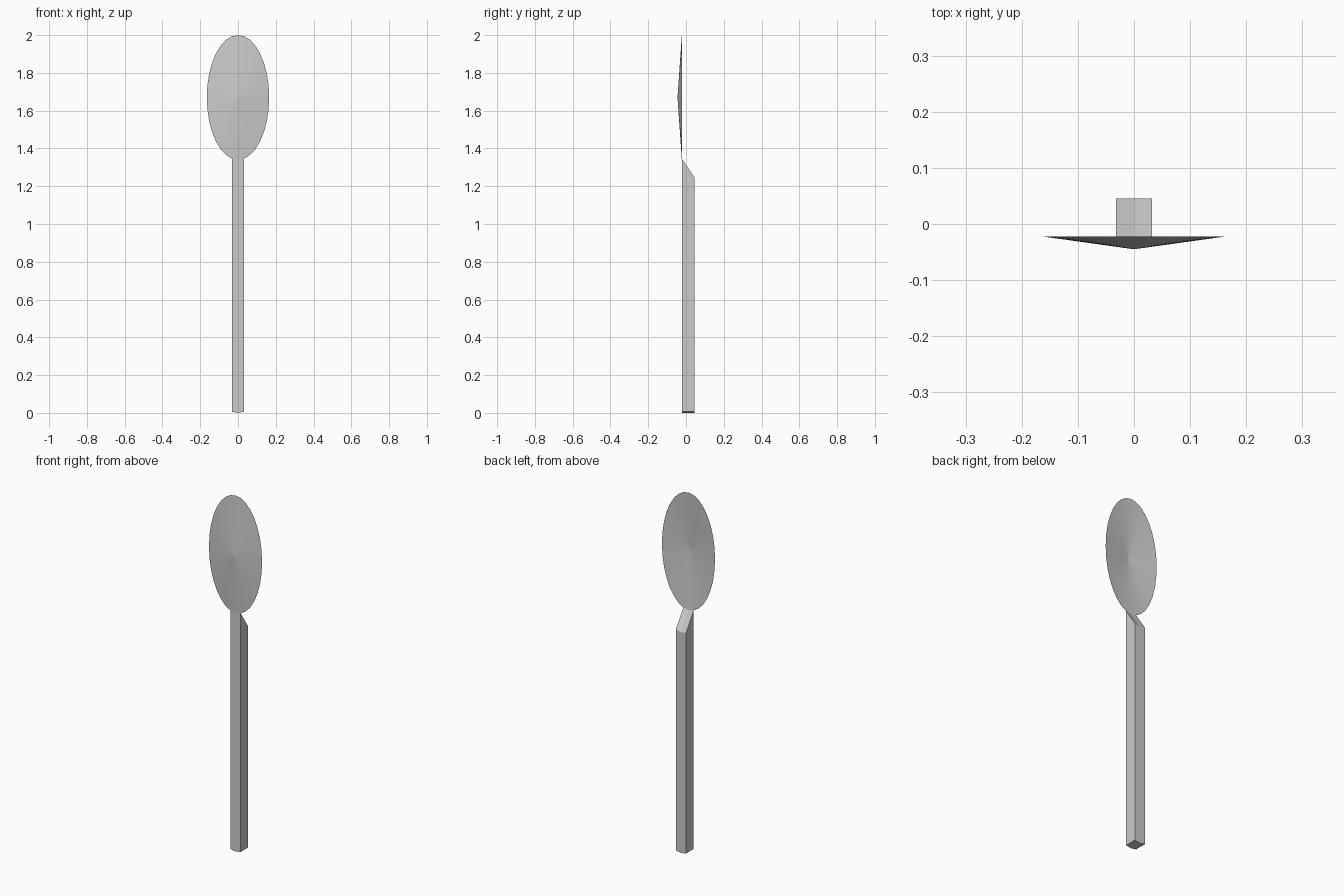
import bpy, bmesh
from math import sin, cos, pi

if "Cube" in bpy.data.objects:
    bpy.data.objects.remove(bpy.data.objects["Cube"], do_unlink=True)

SEGMENTS = 32
HALF_WIDTH, HALF_HEIGHT = 0.165, 0.33
CENTRE_Z = 2 - HALF_HEIGHT
RIM_Y, DEPTH_Y, BACK_Y = -0.022, -0.045, 0.045

metal = bpy.data.materials.new("grey metal")
metal.use_nodes = True
metal.diffuse_color = (0.6, 0.6, 0.6, 1)
metal.node_tree.nodes["Principled BSDF"].inputs["Base Color"].default_value = (0.6, 0.6, 0.6, 1)


def finish(bm, name):
    bmesh.ops.recalc_face_normals(bm, faces=bm.faces)
    mesh = bpy.data.meshes.new(name)
    bm.to_mesh(mesh)
    bm.free()
    mesh.materials.append(metal)
    obj = bpy.data.objects.new(name, mesh)
    bpy.context.collection.objects.link(obj)
    return obj


def rim_point(step):
    """Point on the oval rim, counted from its lowest point."""
    a = 2 * pi * step / SEGMENTS
    return HALF_WIDTH * sin(a), CENTRE_Z - HALF_HEIGHT * cos(a)


# Bowl: open shallow oval cone, bulging to the front
bm = bmesh.new()
tip = bm.verts.new((0, DEPTH_Y, CENTRE_Z))
rim = [bm.verts.new((x, RIM_Y, z)) for x, z in map(rim_point, range(SEGMENTS))]
for i in range(SEGMENTS):
    bm.faces.new((tip, rim[i - 1], rim[i]))
for face in bm.faces:
    if face.normal.y > 0:
        face.normal_flip()
finish(bm, "spoon_bowl")

# Handle: the lowest two rim edges carried down, top sloping to the back
bm = bmesh.new()
rings = []
drop = CENTRE_Z - HALF_HEIGHT
for y, lower in ((RIM_Y, 0), (BACK_Y, 0.1), (BACK_Y, drop), (RIM_Y, drop)):
    rings.append([bm.verts.new((x, y, z - lower)) for x, z in map(rim_point, (-1, 0, 1))])
for i in range(4):
    a, b = rings[i - 1], rings[i]
    for k in range(2):
        bm.faces.new((a[k], a[k + 1], b[k + 1], b[k]))
for side in (0, 2):
    bm.faces.new([ring[side] for ring in rings])
finish(bm, "handle")
